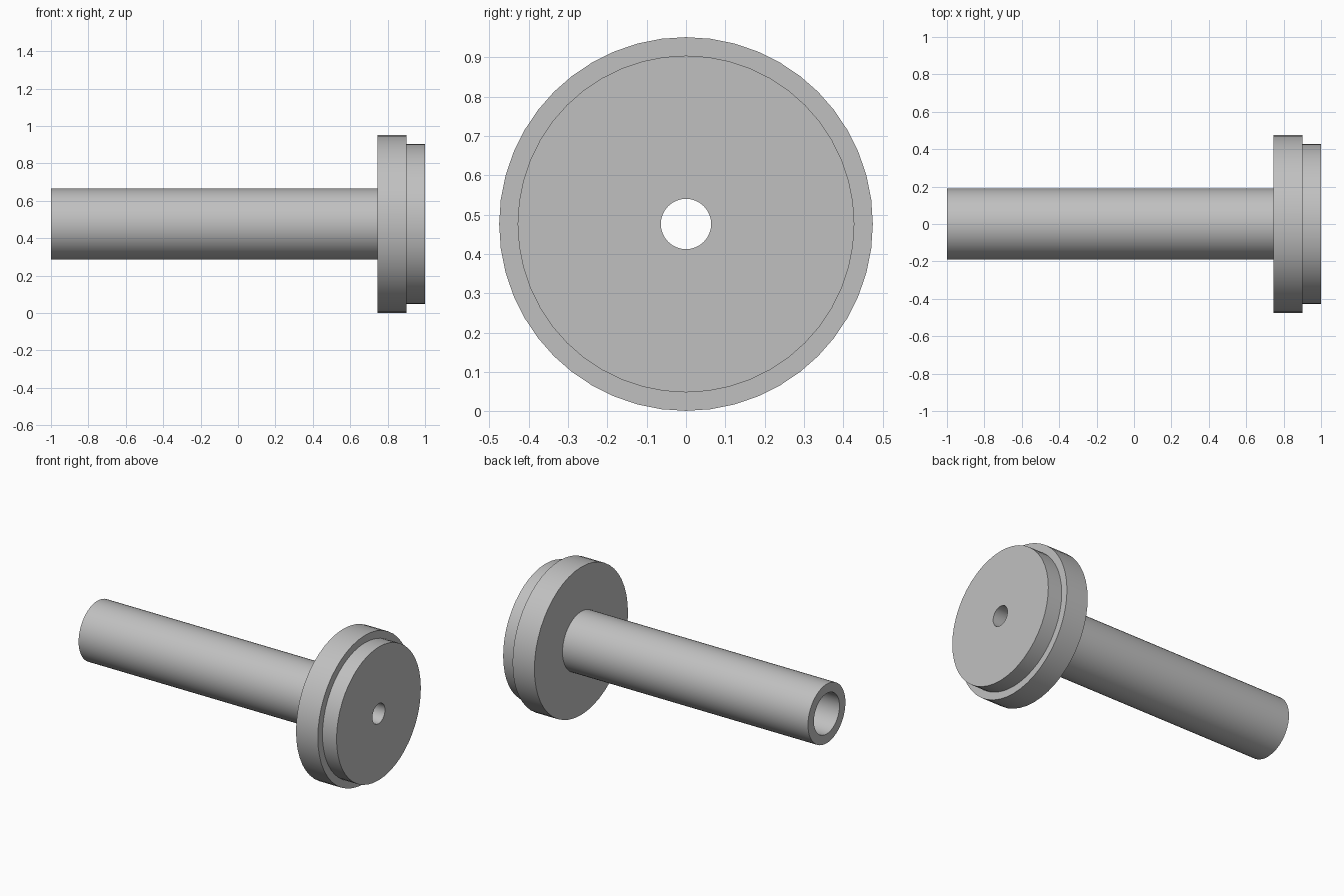
import bpy
import bmesh
from math import cos, sin, tau, radians

cube = bpy.data.objects.get("Cube")
if cube:
    bpy.data.objects.remove(cube, do_unlink=True)

SIDES = 48
AXIS_Z = 0.476

grey = bpy.data.materials.new("plain_grey")
grey.use_nodes = True
colour = (0.53, 0.53, 0.53, 1)
grey.diffuse_color = colour
grey.node_tree.nodes["Principled BSDF"].inputs["Base Color"].default_value = colour


def lathe(name, profile):
    """Turn a closed (x, radius) profile around the long axis."""
    bm = bmesh.new()
    rings = []
    for x, r in profile:
        rings.append([bm.verts.new((x, r * cos(tau * i / SIDES), AXIS_Z + r * sin(tau * i / SIDES)))
                      for i in range(SIDES)])
    for a, b in zip(rings, rings[1:] + rings[:1]):
        for i in range(SIDES):
            j = (i + 1) % SIDES
            bm.faces.new((a[i], a[j], b[j], b[i]))
    bmesh.ops.recalc_face_normals(bm, faces=bm.faces)
    mesh = bpy.data.meshes.new(name)
    bm.to_mesh(mesh)
    bm.free()
    mesh.materials.append(grey)
    obj = bpy.data.objects.new(name, mesh)
    bpy.context.collection.objects.link(obj)
    bpy.ops.object.select_all(action="DESELECT")
    obj.select_set(True)
    bpy.context.view_layer.objects.active = obj
    bpy.ops.object.shade_smooth_by_angle(angle=radians(30))
    return obj


# Hollow shaft, flange, raised face and narrow end hole in one turned body
shaft, bore, flange, lip, hole = 0.19, 0.13, 0.475, 0.428, 0.064
lathe("flanged_tube", [
    (-1.0, bore), (-1.0, shaft), (0.745, shaft),
    (0.745, flange), (0.9, flange), (0.9, lip), (1.0, lip),
    (1.0, hole), (0.745, hole), (0.745, bore),
])
